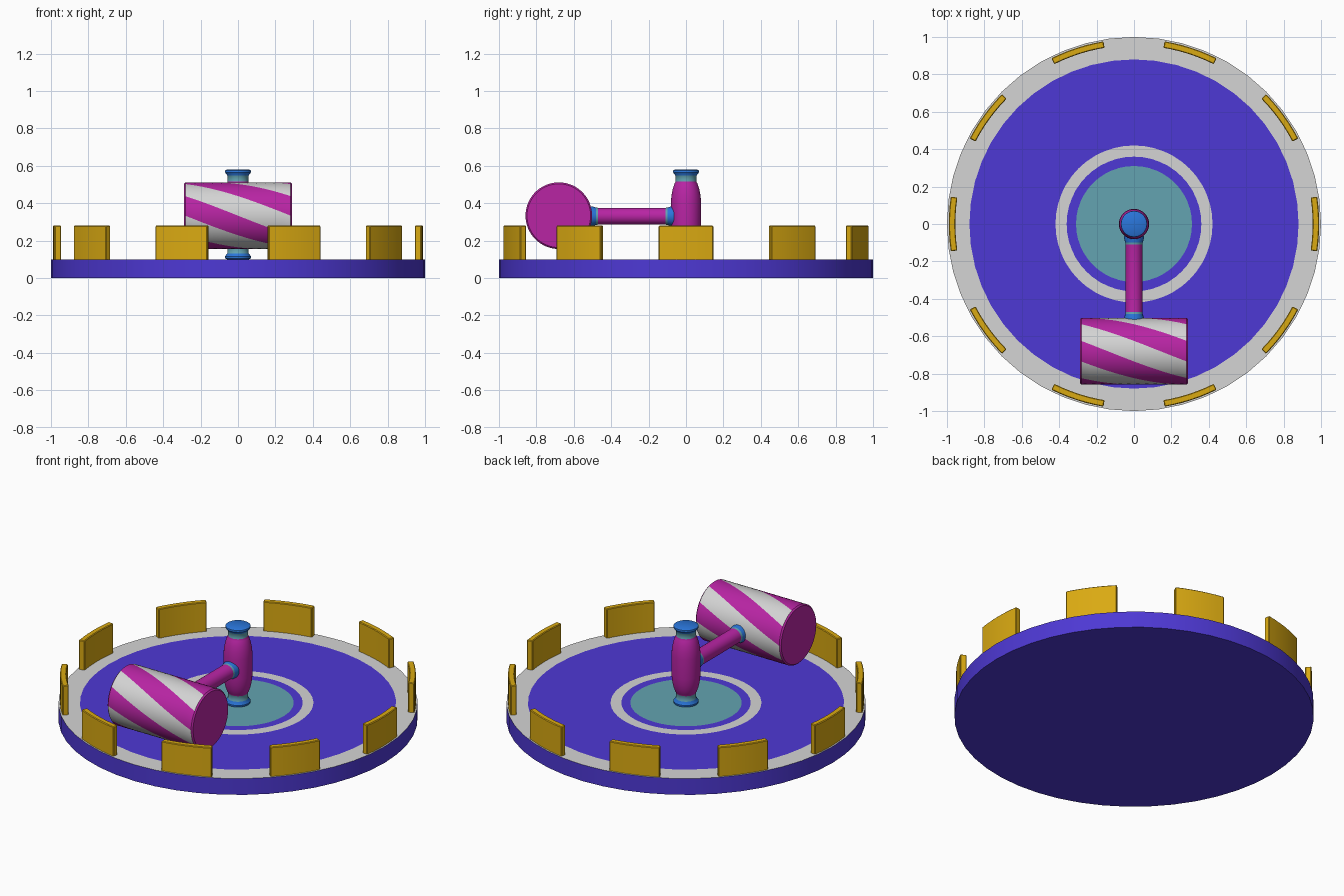
import bpy, bmesh, math
from mathutils import Matrix, Vector

if "Cube" in bpy.data.objects:
    bpy.data.objects.remove(bpy.data.objects["Cube"])


def make_mat(name, rgb):
    m = bpy.data.materials.new(name)
    m.diffuse_color = (*rgb, 1)
    m.use_nodes = True
    m.node_tree.nodes["Principled BSDF"].inputs["Base Color"].default_value = m.diffuse_color
    return m


MATS = [make_mat("violet", (0.076, 0.04, 0.66)), make_mat("light grey", (0.66, 0.66, 0.66)),
        make_mat("teal", (0.125, 0.37, 0.44)), make_mat("gold", (0.70, 0.40, 0.006)),
        make_mat("magenta", (0.48, 0.018, 0.37)), make_mat("blue", (0.023, 0.18, 0.70))]
VIOLET, GREY, TEAL, GOLD, MAGENTA, BLUE = range(6)


def finish(name, bm, angle=35):
    bmesh.ops.recalc_face_normals(bm, faces=bm.faces)
    me = bpy.data.meshes.new(name)
    bm.to_mesh(me)
    bm.free()
    used = sorted({p.material_index for p in me.polygons})
    for u in used:
        me.materials.append(MATS[u])
    for p in me.polygons:
        p.material_index = used.index(p.material_index)
    ob = bpy.data.objects.new(name, me)
    bpy.context.collection.objects.link(ob)
    bpy.ops.object.select_all(action='DESELECT')
    ob.select_set(True)
    bpy.context.view_layer.objects.active = ob
    bpy.ops.object.shade_smooth_by_angle(angle=math.radians(angle))
    return ob


def lathe(name, profile, n=32, matrix=Matrix()):
    """profile: (radius, height, colour of the band that ends here); capped at both ends"""
    bm = bmesh.new()
    rings = [[bm.verts.new((r * math.cos(2 * math.pi * i / n), r * math.sin(2 * math.pi * i / n), h))
              for i in range(n)] for r, h, _ in profile]
    for k in range(1, len(rings)):
        a, b = rings[k - 1], rings[k]
        for i in range(n):
            j = (i + 1) % n
            bm.faces.new((a[i], a[j], b[j], b[i])).material_index = profile[k][2]
    bm.faces.new(rings[0]).material_index = profile[0][2]
    bm.faces.new(rings[-1]).material_index = profile[-1][2]
    bm.transform(matrix)
    return finish(name, bm)


# Round base with painted rings on top
lathe("base", [(1, 0, VIOLET), (1, 0.1, VIOLET), (0.88, 0.1, GREY), (0.42, 0.1, VIOLET),
               (0.36, 0.1, GREY), (0.31, 0.1, VIOLET), (0.02, 0.1, TEAL)], n=48)

# Ten curved rim blocks
HALF, STEPS = math.radians(8.5), 6
for k in range(10):
    bm = bmesh.new()
    sections = []
    for s in range(STEPS + 1):
        a = 2 * math.pi * k / 10 + HALF * (2 * s / STEPS - 1)
        sections.append([bm.verts.new((r * math.cos(a), r * math.sin(a), z))
                         for r, z in ((0.955, 0.095), (0.99, 0.095), (0.99, 0.28), (0.955, 0.28))])
    for a, b in zip(sections, sections[1:]):
        for i in range(4):
            j = (i + 1) % 4
            bm.faces.new((a[i], a[j], b[j], b[i]))
    bm.faces.new(sections[0])
    bm.faces.new(sections[-1])
    bmesh.ops.recalc_face_normals(bm, faces=bm.faces)
    sharp = [e for e in bm.edges if e.calc_face_angle(0) > 1]
    bmesh.ops.bevel(bm, geom=sharp, offset=0.004, segments=1, affect='EDGES')
    for f in bm.faces:
        f.material_index = GOLD
    finish(f"rim_block_{k + 1}", bm, 30)

# Turned centre post, symmetric about its middle
half = [(0.06, 0.24, BLUE), (0.069, 0.235, BLUE), (0.07, 0.225, BLUE), (0.057, 0.208, BLUE),
        (0.055, 0.175, TEAL), (0.061, 0.165, MAGENTA), (0.071, 0.135, MAGENTA),
        (0.078, 0.10, MAGENTA), (0.081, 0.06, MAGENTA)]
upper = []
for i in range(len(half) - 1, -1, -1):
    r, h, _ = half[i]
    upper.append((r, h, half[i + 1][2] if i + 1 < len(half) else MAGENTA))
lathe("centre_post", [(r, 0.34 - h, c) for r, h, c in half] + [(r, 0.34 + h, c) for r, h, c in upper])

# Arm from post to drum, with a flared collar at each end
arm_half = [(0.053, 0.225, BLUE), (0.053, 0.212, BLUE), (0.047, 0.192, BLUE),
            (0.045, 0.18, TEAL)]
arm = arm_half + [(0.045, -0.18, MAGENTA), (0.047, -0.192, TEAL), (0.053, -0.212, BLUE),
                  (0.053, -0.225, BLUE)]
lathe("arm", [(r, h, c) for r, h, c in arm], 24,
      Matrix.Translation((0, -0.29, 0.33)) @ Matrix.Rotation(math.pi / 2, 4, 'X'))

# Drum with five spiral stripes; the mesh twists so that faces follow the stripes
N, ROWS, R, L, TWIST = 60, 12, 0.178, 0.282, math.radians(72)
bm = bmesh.new()
rows = [(-0.29, R - 0.008, -L)] + [(x, R, x) for x in (L * (2 * s / ROWS - 1) for s in range(ROWS + 1))]
rows.append((0.29, R - 0.008, L))
rings = []
for x, r, tx in rows:
    ring = []
    for i in range(N):
        t = 2 * math.pi * i / N + TWIST * tx / (2 * L)
        ring.append(bm.verts.new(Vector((x, -0.68 - r * math.sin(t), 0.333 + r * math.cos(t)))))
    rings.append(ring)
for k in range(len(rings) - 1):
    for i in range(N):
        j = (i + 1) % N
        f = bm.faces.new((rings[k][i], rings[k][j], rings[k + 1][j], rings[k + 1][i]))
        stripe = ((i + 0.5) * 360 / N + 18) % 72 < 36
        on_side = 0 < k < len(rings) - 2
        f.material_index = GREY if stripe and on_side else MAGENTA
for ring in (rings[0], rings[-1]):
    bm.faces.new(ring).material_index = MAGENTA
finish("striped_drum", bm)
